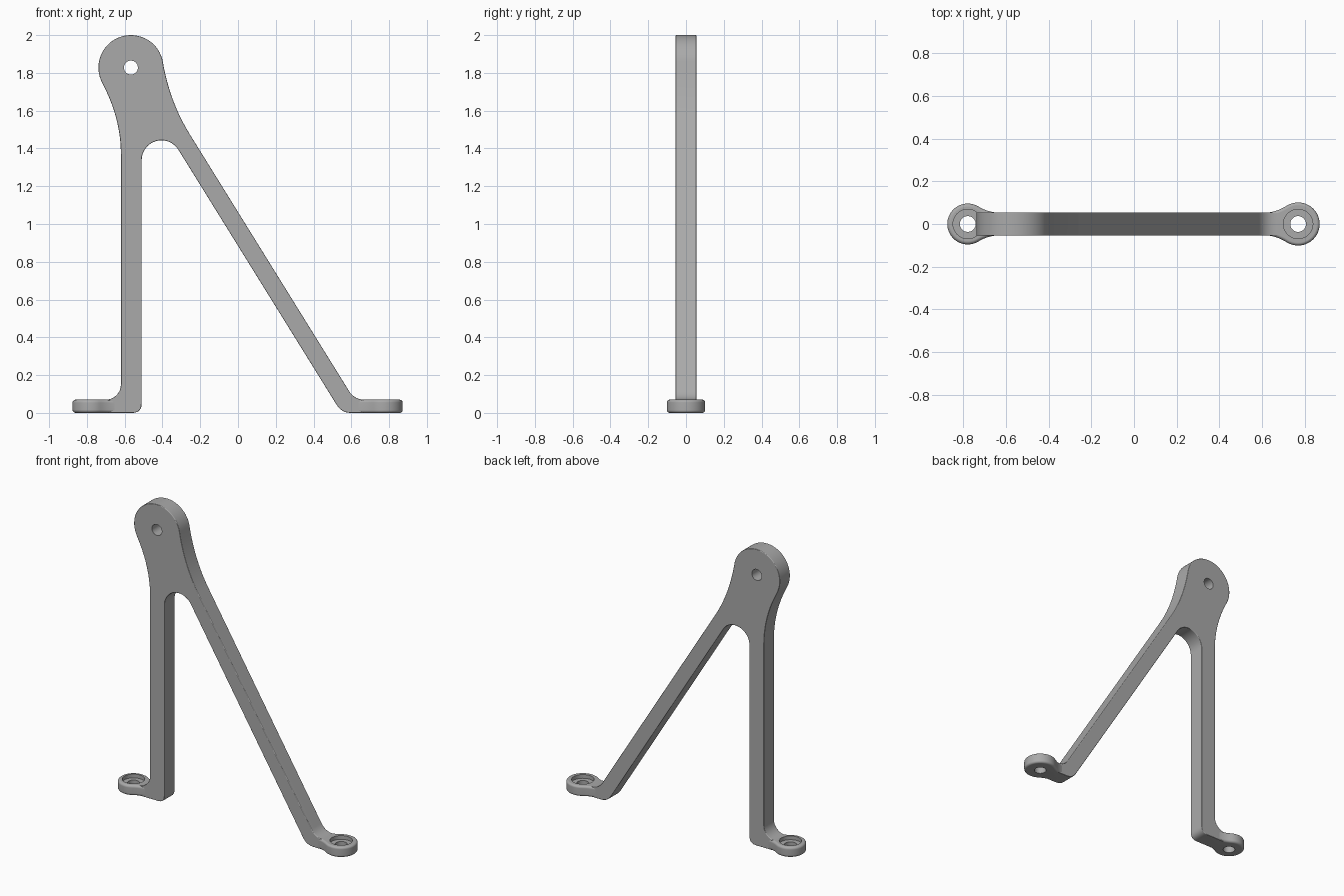
import bpy, bmesh, math
from mathutils import Matrix, Vector

if "Cube" in bpy.data.objects:
    bpy.data.objects.remove(bpy.data.objects["Cube"], do_unlink=True)

GREY = (0.4, 0.4, 0.4, 1)
metal = bpy.data.materials.new("plain grey")
metal.use_nodes = True
metal.diffuse_color = GREY
metal.node_tree.nodes["Principled BSDF"].inputs["Base Color"].default_value = GREY


def arc(centre, radius, start, end, steps):
    """Points on an arc, angles in degrees."""
    angles = [math.radians(start + (end - start) * i / steps) for i in range(steps + 1)]
    return [(centre[0] + radius * math.cos(a), centre[1] + radius * math.sin(a)) for a in angles]


def bend(p0, corner, p1, steps=10):
    """Quadratic curve that rounds a corner."""
    a, c, b = Vector(p0), Vector(corner), Vector(p1)
    ts = [i / steps for i in range(steps + 1)]
    return [tuple(a * (1 - t) ** 2 + c * 2 * t * (1 - t) + b * t * t) for t in ts]


def extrude(name, outline, to_3d, direction):
    """Solid made by sweeping a flat outline along a direction."""
    bm = bmesh.new()
    face = bm.faces.new([bm.verts.new(to_3d(*p)) for p in outline])
    swept = bmesh.ops.extrude_face_region(bm, geom=[face])
    moved = [g for g in swept["geom"] if isinstance(g, bmesh.types.BMVert)]
    bmesh.ops.translate(bm, verts=moved, vec=direction)
    bmesh.ops.remove_doubles(bm, verts=bm.verts, dist=0.0005)
    bmesh.ops.recalc_face_normals(bm, faces=bm.faces)
    mesh = bpy.data.meshes.new(name)
    bm.to_mesh(mesh)
    bm.free()
    mesh.materials.append(metal)
    obj = bpy.data.objects.new(name, mesh)
    bpy.context.collection.objects.link(obj)
    return obj


def apply_modifier(obj, kind, **settings):
    bpy.ops.object.select_all(action="DESELECT")
    bpy.context.view_layer.objects.active = obj
    obj.select_set(True)
    mod = obj.modifiers.new(kind.title(), kind)
    for key, value in settings.items():
        setattr(mod, key, value)
    bpy.ops.object.modifier_apply(modifier=mod.name)


def round_edges(obj, width):
    apply_modifier(obj, "BEVEL", width=width, segments=4,
                   limit_method="ANGLE", angle_limit=math.radians(40))


def drill(obj, centre, radius, depth, rotation=0):
    """Cut a round hole; the cutter is removed afterwards."""
    bpy.ops.mesh.primitive_cylinder_add(vertices=40, radius=radius, depth=depth,
                                        location=centre, rotation=(rotation, 0, 0))
    cutter = bpy.context.object
    cutter.hide_render = True
    cutter.data.materials.append(metal)
    apply_modifier(obj, "BOOLEAN", operation="DIFFERENCE", object=cutter, solver="EXACT")
    bpy.data.objects.remove(cutter, do_unlink=True)


def finish(obj):
    bpy.ops.object.select_all(action="DESELECT")
    bpy.context.view_layer.objects.active = obj
    obj.select_set(True)
    bpy.ops.object.shade_smooth_by_angle(angle=math.radians(35))
    apply_modifier(obj, "WEIGHTED_NORMAL", keep_sharp=True)


# Frame: head, upright leg and sloping leg as one flat outline
HALF = 0.055
FOOT = 0.07
head = (-0.567, 1.828)
outline = [(-0.705, 0)]
outline += bend((-0.56, 0), (-0.51, 0), (-0.51, 0.05), 6)
outline += arc((-0.405, 1.338), 0.105, 180, 31.8, 16)
outline += bend((0.522, 0.043), (0.548, 0), (0.598, 0), 6)
outline += [(0.69, 0), (0.69, FOOT)]
outline += bend((0.671, FOOT), (0.616, FOOT), (0.587, 0.117), 8)
outline += bend((-0.256, 1.476), (-0.361, 1.645), (-0.398, 1.858))
outline += arc(head, 0.172, 10, 208, 32)
outline += bend((-0.719, 1.747), (-0.62, 1.561), (-0.62, 1.37))
outline += arc((-0.70, 0.15), 0.08, 0, -90, 8)
outline += [(-0.705, FOOT)]
frame = extrude("frame", outline, lambda x, z: (x, -HALF, z), (0, 2 * HALF, 0))
round_edges(frame, 0.018)
drill(frame, (head[0], 0, head[1]), 0.037, 0.4, math.pi / 2)
finish(frame)

# Feet: round eyes with a necked tongue, a stepped recess and a bolt hole
for name, x, side, radius in (("right_foot", -0.78, 1, 0.096), ("left_foot", 0.77, -1, 0.101)):
    angle = math.radians(58)
    start = Vector((radius * math.cos(angle), radius * math.sin(angle)))
    neck = 0.052
    reach = (start.y - neck) / math.cos(angle)
    corner = (start.x + reach * math.sin(angle), neck)
    upper = bend(start, corner, (0.165, neck), 8)
    plan = arc((0, 0), radius, 58, 302, 40)
    plan += [(px, -py) for px, py in upper] + upper[::-1]
    foot = extrude(name, plan, lambda px, py: (x + side * px, py, 0), (0, 0, FOOT))
    round_edges(foot, 0.018)
    drill(foot, (x, 0, FOOT), 0.069, 0.05)
    drill(foot, (x, 0, 0), 0.037, 0.4)
    finish(foot)
